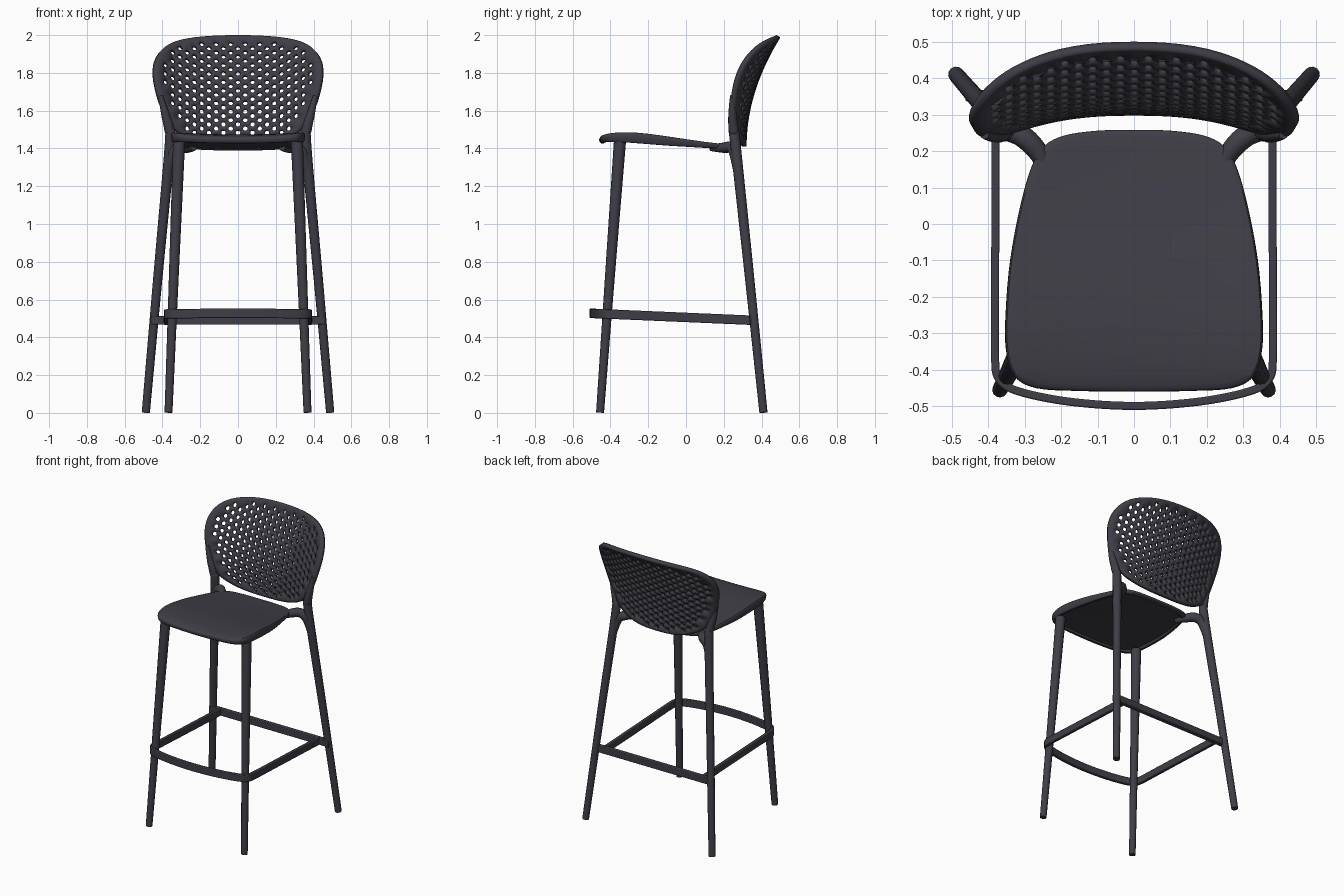
import bpy, bmesh, math
from mathutils import Vector
from mathutils.geometry import delaunay_2d_cdt

cube = bpy.data.objects.get("Cube")
if cube:
    bpy.data.objects.remove(cube, do_unlink=True)

plastic = bpy.data.materials.new("dark_slate_plastic")
plastic.use_nodes = True
colour = (0.05, 0.048, 0.063, 1)
plastic.diffuse_color = colour
plastic.node_tree.nodes["Principled BSDF"].inputs["Base Color"].default_value = colour
parts = []


def finish(name, mesh):
    """Clean a mesh, give it the material and link it."""
    bm = bmesh.new()
    bm.from_mesh(mesh)
    bmesh.ops.remove_doubles(bm, verts=bm.verts, dist=0.0002)
    bmesh.ops.recalc_face_normals(bm, faces=bm.faces)
    bm.to_mesh(mesh)
    bm.free()
    mesh.materials.clear()
    mesh.materials.append(plastic)
    obj = bpy.data.objects.new(name, mesh)
    bpy.context.collection.objects.link(obj)
    parts.append(obj)
    return obj


def build(name, verts, faces):
    mesh = bpy.data.meshes.new(name)
    mesh.from_pydata(verts, [], faces)
    return finish(name, mesh)


def smooth(points, steps=6, closed=False):
    """Catmull-Rom curve through the points."""
    pts = [Vector(p) for p in points]
    n = len(pts)
    get = (lambda i: pts[i % n]) if closed else (lambda i: pts[max(0, min(n - 1, i))])
    out = []
    for i in range(n if closed else n - 1):
        a, b, c, d = (get(i + k) for k in (-1, 0, 1, 2))
        for j in range(steps):
            t = j / steps
            out.append(0.5 * (2 * b + (c - a) * t + (2 * a - 5 * b + 4 * c - d) * t * t
                              + (3 * b - a - 3 * c + d) * t ** 3))
    return out if closed else out + [pts[-1]]


def mirrored(half):
    """Close a half outline that begins and ends on the centre line."""
    return half + [(-x, y) for x, y in half[-2:0:-1]]


def tube(name, points):
    """Round bar through (x, y, z, radius) points, once on each side."""
    for side, label in ((1, "left"), (-1, "right")):
        curve = bpy.data.curves.new(name, "CURVE")
        curve.dimensions = "3D"
        curve.bevel_depth = 1
        curve.bevel_resolution = 4
        curve.use_fill_caps = True
        path = smooth(points)
        spline = curve.splines.new("POLY")
        spline.points.add(len(path) - 1)
        for p, (x, y, z, radius) in zip(spline.points, path):
            p.co = (x * side, y, z, 1)
            p.radius = radius
        temp = bpy.data.objects.new("temp", curve)
        bpy.context.collection.objects.link(temp)
        graph = bpy.context.evaluated_depsgraph_get()
        mesh = bpy.data.meshes.new_from_object(temp.evaluated_get(graph))
        bpy.data.objects.remove(temp, do_unlink=True)
        finish(f"{label}_{name}", mesh)


def rail(name, path, width, height):
    """Rectangular bar swept along a path."""
    verts, faces = [], []
    for i, p in enumerate(path):
        t = path[min(i + 1, len(path) - 1)] - path[max(i - 1, 0)]
        n = Vector((t.y, -t.x, 0)).normalized() * width / 2
        up = Vector((0, 0, height / 2))
        verts += [p + n + up, p - n + up, p - n - up, p + n - up]
        if i:
            b = 4 * i
            faces += [(b - 4 + k, b - 4 + (k + 1) % 4, b + (k + 1) % 4, b + k) for k in range(4)]
    faces += [(0, 1, 2, 3), tuple(range(len(verts) - 4, len(verts)))]
    bevel = build(name, verts, faces).modifiers.new("soft_edges", "BEVEL")
    bevel.width = 0.004
    bevel.segments = 2
    bevel.limit_method = "ANGLE"


def lerp_table(table, v):
    for (a, fa), (b, fb) in zip(table, table[1:]):
        if v <= b:
            return fa + (fb - fa) * max(0, (v - a) / (b - a))
    return table[-1][1]


# Seat: concentric rings with a rounded lip and recessed underside
outline = smooth(mirrored([(0, -0.46), (0.15, -0.458), (0.27, -0.45), (0.33, -0.415),
                           (0.352, -0.34), (0.352, -0.24), (0.34, -0.1), (0.312, 0.05),
                           (0.28, 0.16), (0.245, 0.215), (0.19, 0.243), (0.1, 0.256),
                           (0, 0.258)]), 4, True)
top_line = [(-0.46, 1.458), (-0.42, 1.469), (-0.36, 1.474), (-0.28, 1.474), (-0.2, 1.467),
            (-0.1, 1.454), (0, 1.44), (0.1, 1.427), (0.26, 1.412)]
low_line = [(-0.46, 1.428), (-0.3, 1.42), (-0.1, 1.405), (0.26, 1.388)]
rings = [(0, 1), (0.2, 1), (0.4, 1), (0.6, 1), (0.75, 1), (0.87, 1), (0.95, 1), (0.985, 0.97),
         (0.996, 0.85), (1, 0.6), (0.993, 0.2), (0.975, 0), (0.93, 0), (0.91, 0.3),
         (0.6, 0.3), (0.3, 0.3), (0, 0.3)]
centre = Vector((0, -0.1))
verts, faces, n = [], [], len(outline)
for r, (scale, height) in enumerate(rings):
    for p in outline:
        q = centre + (p - centre) * scale
        low, high = lerp_table(low_line, q.y), lerp_table(top_line, q.y)
        verts.append((q.x, q.y, low + (high - low) * height + 0.012 * (q.x / 0.35) ** 2))
    if r:
        faces += [((r - 1) * n + k, (r - 1) * n + (k + 1) % n, r * n + (k + 1) % n, r * n + k)
                  for k in range(n)]
build("seat", verts, faces)

# Backrest: flat outline with staggered holes, bent into a shell
rim = smooth(mirrored([(0, 1.41), (0.12, 1.415), (0.22, 1.435), (0.31, 1.478), (0.37, 1.545),
                       (0.41, 1.63), (0.436, 1.72), (0.447, 1.8), (0.437, 1.87), (0.4, 1.925),
                       (0.33, 1.963), (0.2, 1.986), (0, 1.994)]), 5, True)


def inside(x, z):
    hit = False
    for a, b in zip(rim, rim[1:] + rim[:1]):
        if (a.y > z) != (b.y > z) and x < a.x + (z - a.y) * (b.x - a.x) / (b.y - a.y):
            hit = not hit
    return hit


middle, pitch_x, hole_r, sides = 1.705, 0.0385, 0.0125, 10
pitch_z = pitch_x * 2 / math.sqrt(3)
holes = []
for col in range(-10, 11):
    for row in range(-6, 7):
        x, z = col * pitch_x, middle + (row + (col % 2) / 2) * pitch_z
        if inside(x * 1.14 + 0.0001, middle + (z - middle) * 1.09 + 0.0001):
            holes.append(Vector((x, z)))
# Extra points along the rim band keep its bend smooth
band = [Vector((p.x * 0.94, middle + (p.y - middle) * 0.965)) for p in rim]
band = [p for p in band if all((p - h).length > hole_r + 0.004 for h in holes)]
points = list(rim)
edges = [(k, (k + 1) % len(rim)) for k in range(len(rim))]
for h in holes:
    base = len(points)
    for k in range(sides):
        a = 2 * math.pi * k / sides
        points.append(h + Vector((math.cos(a), math.sin(a))) * hole_r)
        edges.append((base + k, base + (k + 1) % sides))
flat, _, triangles, *_ = delaunay_2d_cdt(points + band, edges, [], 0, 0.00001)
shell_faces = []
for tri in triangles:
    mid = sum((flat[k] for k in tri), Vector((0, 0))) / len(tri)
    if inside(mid.x, mid.y) and all((mid - h).length > hole_r * 0.94 for h in holes):
        shell_faces.append(tuple(tri))
shell_verts = [(p.x, 0.309 + 0.53 * (p.y - 1.41) ** 2 - 0.825 * abs(p.x) ** 2.5, p.y)
               for p in flat]
backrest = build("backrest", shell_verts, shell_faces)
solid = backrest.modifiers.new("thickness", "SOLIDIFY")
solid.thickness = 0.024
solid.offset = 0

# Legs and the arms joining the rear legs to the seat
tube("front_leg", [(0.368, -0.455, 0.002, 0.021), (0.34, -0.403, 0.72, 0.026),
                   (0.312, -0.35, 1.435, 0.032)])
tube("rear_leg", [(0.488, 0.41, 0.002, 0.022), (0.424, 0.336, 0.72, 0.025),
                  (0.362, 0.264, 1.4, 0.028), (0.364, 0.252, 1.5, 0.027),
                  (0.385, 0.246, 1.58, 0.022), (0.41, 0.245, 1.68, 0.012)])
tube("seat_arm", [(0.235, 0.13, 1.402, 0.016), (0.262, 0.195, 1.404, 0.027),
                  (0.305, 0.24, 1.405, 0.03), (0.345, 0.256, 1.375, 0.028),
                  (0.367, 0.27, 1.29, 0.022)])

# Footrest frame: bowed front and straight sides, then the rear crossbar
half = [(0.38, 0.35), (0.38, 0.1), (0.381, -0.2), (0.381, -0.37), (0.37, -0.425),
        (0.32, -0.458), (0.18, -0.487), (0, -0.499)]
loop = half + [(-x, y) for x, y in half[-2::-1]]
rail("footrest_frame", smooth([(x, y, 0.5055 - 0.043 * y) for x, y in loop], 5), 0.022, 0.05)
rail("rear_crossbar", [Vector((-0.462, 0.352, 0.49)), Vector((0.462, 0.352, 0.49))], 0.032, 0.046)

# Screw caps on the side rails
for side, label in ((1, "left"), (-1, "right")):
    bpy.ops.mesh.primitive_cylinder_add(vertices=16, radius=0.011, depth=0.006,
                                        location=(side * 0.392, 0.275, 0.492),
                                        rotation=(0, math.pi / 2, 0))
    cap = bpy.context.object
    cap.name = label + "_screw_cap"
    cap.data.materials.append(plastic)
    parts.append(cap)

# Smooth shading with crisp edges
bpy.ops.object.select_all(action="DESELECT")
for obj in parts:
    obj.select_set(True)
bpy.context.view_layer.objects.active = parts[0]
bpy.ops.object.shade_smooth_by_angle(angle=math.radians(40))
